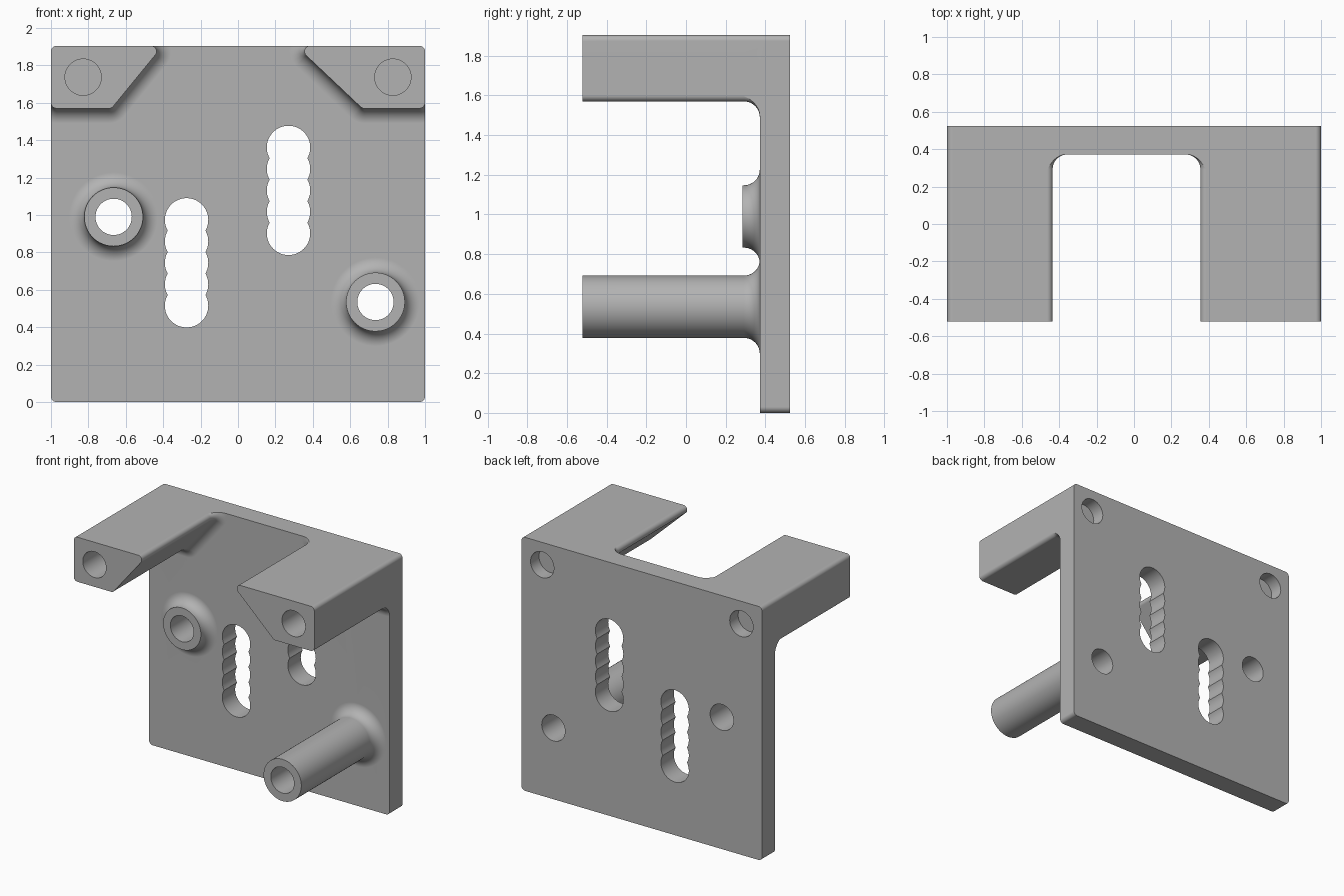
import bpy
import bmesh
from math import pi, cos, sin, atan2
from mathutils import Vector

if "Cube" in bpy.data.objects:
    bpy.data.objects.remove(bpy.data.objects["Cube"], do_unlink=True)

BACK, FACE, FRONT = 0.525, 0.372, -0.522
TOP, EDGE, FILLET = 1.905, 0.03, 0.08

grey = bpy.data.materials.new("plain grey")
grey.use_nodes = True
grey.diffuse_color = (0.45, 0.45, 0.45, 1)
grey.node_tree.nodes["Principled BSDF"].inputs["Base Color"].default_value = grey.diffuse_color


def outline(core, radius):
    """Counter-clockwise x, z core grown by a radius, with round corners."""
    if len(core) == 1:
        return [(core[0][0] + radius * cos(2 * pi * i / 64),
                 core[0][1] + radius * sin(2 * pi * i / 64)) for i in range(64)]
    pts, n = [], len(core)
    for i, (x, z) in enumerate(core):
        (px, pz), (nx, nz) = core[i - 1], core[(i + 1) % n]
        a = atan2(z - pz, x - px) - pi / 2
        turn = (atan2(nz - z, nx - x) - pi / 2 - a) % (2 * pi)
        for k in range(9):
            t = a + turn * k / 8
            pts.append((x + radius * cos(t), z + radius * sin(t)))
    return pts


def loft(name, core, sections):
    """Solid through (y, radius) sections grown from one core."""
    bm = bmesh.new()
    rings = [[bm.verts.new((x, y, z)) for x, z in outline(core, r)] for y, r in sections]
    for a, b in zip(rings, rings[1:]):
        for i in range(len(a)):
            j = (i + 1) % len(a)
            bm.faces.new((a[i], a[j], b[j], b[i]))
    bm.faces.new(rings[0])
    bm.faces.new(rings[-1])
    bmesh.ops.recalc_face_normals(bm, faces=bm.faces)
    mesh = bpy.data.meshes.new(name)
    bm.to_mesh(mesh)
    bm.free()
    mesh.materials.append(grey)
    obj = bpy.data.objects.new(name, mesh)
    bpy.context.collection.objects.link(obj)
    return obj


def combine(obj, other, operation, keep=False):
    mod = obj.modifiers.new(operation.lower(), 'BOOLEAN')
    mod.operation, mod.object, mod.solver = operation, other, 'EXACT'
    bpy.context.view_layer.objects.active = obj
    bpy.ops.object.modifier_apply(modifier=mod.name)
    if not keep:
        bpy.data.objects.remove(other, do_unlink=True)


def flared(front, radius):
    """Straight sections ending in a concave flare at the plate."""
    flare = [(FACE - FILLET * (1 - sin(t)), radius + FILLET * (1 - cos(t)))
             for t in (pi / 2 * k / 10 for k in range(11))]
    return [(front, radius)] + flare + [(FACE + 0.08, radius + FILLET)]


# Back plate and the envelope that trims the arms flush with it
x, lo, hi = 1 - EDGE, EDGE, TOP - EDGE
square = [(-x, lo), (x, lo), (x, hi), (-x, hi)]
plate = loft("mounting_plate", square, [(FACE, EDGE), (BACK, EDGE)])
envelope = loft("envelope", square, [(FRONT - 0.1, EDGE), (BACK + 0.1, EDGE)])
envelope.hide_render = True

# Two sloped arms along the top
arms = {"right_arm": [(-x, hi), (-x, 1.60), (-0.69, 1.60), (-0.465, hi)],
        "left_arm": [(x, hi), (0.385, hi), (0.676, 1.60), (x, 1.60)]}
for name, core in arms.items():
    arm = loft(name, core, flared(FRONT, EDGE))
    combine(arm, envelope, 'INTERSECT', keep=True)
    combine(plate, arm, 'UNION')
bpy.data.objects.remove(envelope, do_unlink=True)

# Short boss and long post, each drilled through
for name, at, front in (("short_boss", (-0.665, 0.99), 0.285),
                        ("long_post", (0.735, 0.535), FRONT)):
    combine(plate, loft(name, [at], flared(front, 0.157)), 'UNION')
    combine(plate, loft("bore", [at], [(front - 0.1, 0.097), (BACK + 0.1, 0.097)]), 'DIFFERENCE')

# Blind sockets in both ends of the arms
for side in (-1, 1):
    at = (side * 0.828, 1.737)
    for ends in ((FRONT - 0.1, FRONT + 0.3), (BACK - 0.1, BACK + 0.1)):
        combine(plate, loft("socket", [at], [(y, 0.097) for y in ends]), 'DIFFERENCE')

# Scalloped slots made of overlapping drilled holes
for sx, sz in ((-0.275, 0.515), (0.27, 0.902)):
    for k in range(5):
        hole = loft("slot_hole", [(sx, sz + 0.1148 * k)],
                    [(FACE - 0.1, 0.116), (BACK + 0.1, 0.116)])
        combine(plate, hole, 'DIFFERENCE')

# Smooth curved faces while keeping the flats flat
bpy.ops.object.select_all(action='DESELECT')
plate.select_set(True)
bpy.context.view_layer.objects.active = plate
bpy.ops.object.shade_smooth_by_angle(angle=pi / 7)
normals = plate.modifiers.new("flat_normals", 'WEIGHTED_NORMAL')
normals.keep_sharp = True
